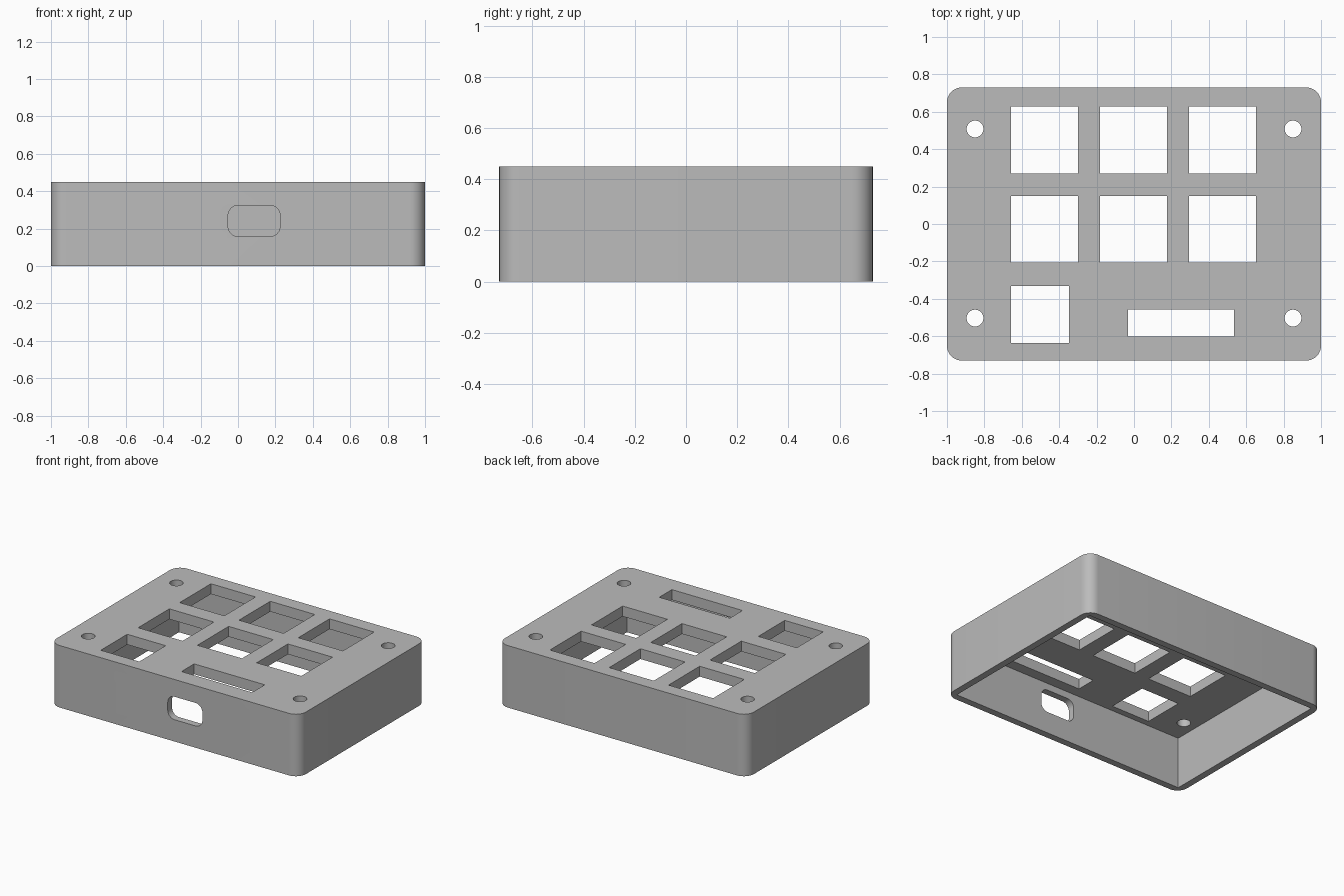
import bpy, bmesh, math
from mathutils import Matrix

if "Cube" in bpy.data.objects:
    bpy.data.objects.remove(bpy.data.objects["Cube"], do_unlink=True)

W, D, H = 2.0, 1.46, 0.45      # outer size
WALL, PLATE = 0.05, 0.075      # side wall and top plate thickness


def make_object(name, bm):
    mesh = bpy.data.meshes.new(name)
    bm.to_mesh(mesh)
    bm.free()
    obj = bpy.data.objects.new(name, mesh)
    bpy.context.collection.objects.link(obj)
    return obj


def box(name, x0, x1, y0, y1, z0, z1, radius=0, axis=2):
    """Box between limits, with edges along one axis optionally rounded."""
    bm = bmesh.new()
    bmesh.ops.create_cube(bm, size=1)
    for v in bm.verts:
        v.co.x = x1 if v.co.x > 0 else x0
        v.co.y = y1 if v.co.y > 0 else y0
        v.co.z = z1 if v.co.z > 0 else z0
    if radius:
        edges = [e for e in bm.edges
                 if abs(e.verts[0].co[axis] - e.verts[1].co[axis]) > 0.01]
        bmesh.ops.bevel(bm, geom=edges, offset=radius, segments=10,
                        profile=0.5, affect='EDGES')
    return make_object(name, bm)


def cylinder(name, x, y, radius):
    bm = bmesh.new()
    bmesh.ops.create_cone(bm, cap_ends=True, segments=40, radius1=radius,
                          radius2=radius, depth=0.4,
                          matrix=Matrix.Translation((x, y, H)))
    return make_object(name, bm)


def cut(target, cutter):
    mod = target.modifiers.new("cut", 'BOOLEAN')
    mod.operation = 'DIFFERENCE'
    mod.solver = 'EXACT'
    mod.object = cutter
    bpy.context.view_layer.objects.active = target
    bpy.ops.object.modifier_apply(modifier=mod.name)
    bpy.data.objects.remove(cutter, do_unlink=True)


def cut_window(x0, x1, y0, y1):
    cut(case, box("window_cutter", x0, x1, y0, y1, 0.2, H + 0.1))


# Rounded shell, hollow and open underneath
case = box("keypad_case", -W / 2, W / 2, -D / 2, D / 2, 0, H, radius=0.08)
cut(case, box("cavity_cutter", WALL - W / 2, W / 2 - WALL,
              WALL - D / 2, D / 2 - WALL, -0.1, H - PLATE))

# Two rows of square key openings
KEY = 0.358
for x in (-0.657, -0.181, 0.295):
    for y in (0.27, -0.207):
        cut_window(x, x + KEY, y, y + KEY)

# Knob opening and display slot
cut_window(-0.657, -0.348, -0.635, -0.332)
cut_window(-0.032, 0.535, -0.602, -0.457)

# Corner screw holes
for x in (-0.85, 0.85):
    for y in (0.508, -0.503):
        cut(case, cylinder("screw_cutter", x, y, 0.045))

# Rounded cable port through the front wall
cut(case, box("port_cutter", -0.053, 0.225, -D / 2 - 0.1, -D / 2 + 0.2,
              0.158, 0.325, radius=0.055, axis=1))

# Single grey plastic
grey = bpy.data.materials.new("grey_plastic")
grey.use_nodes = True
colour = (0.5, 0.5, 0.5, 1)
grey.diffuse_color = colour
grey.node_tree.nodes["Principled BSDF"].inputs["Base Color"].default_value = colour
case.data.materials.clear()
case.data.materials.append(grey)

# Smooth rounded corners, crisp edges
bpy.ops.object.select_all(action='DESELECT')
case.select_set(True)
bpy.context.view_layer.objects.active = case
bpy.ops.object.shade_smooth_by_angle(angle=math.radians(30))
